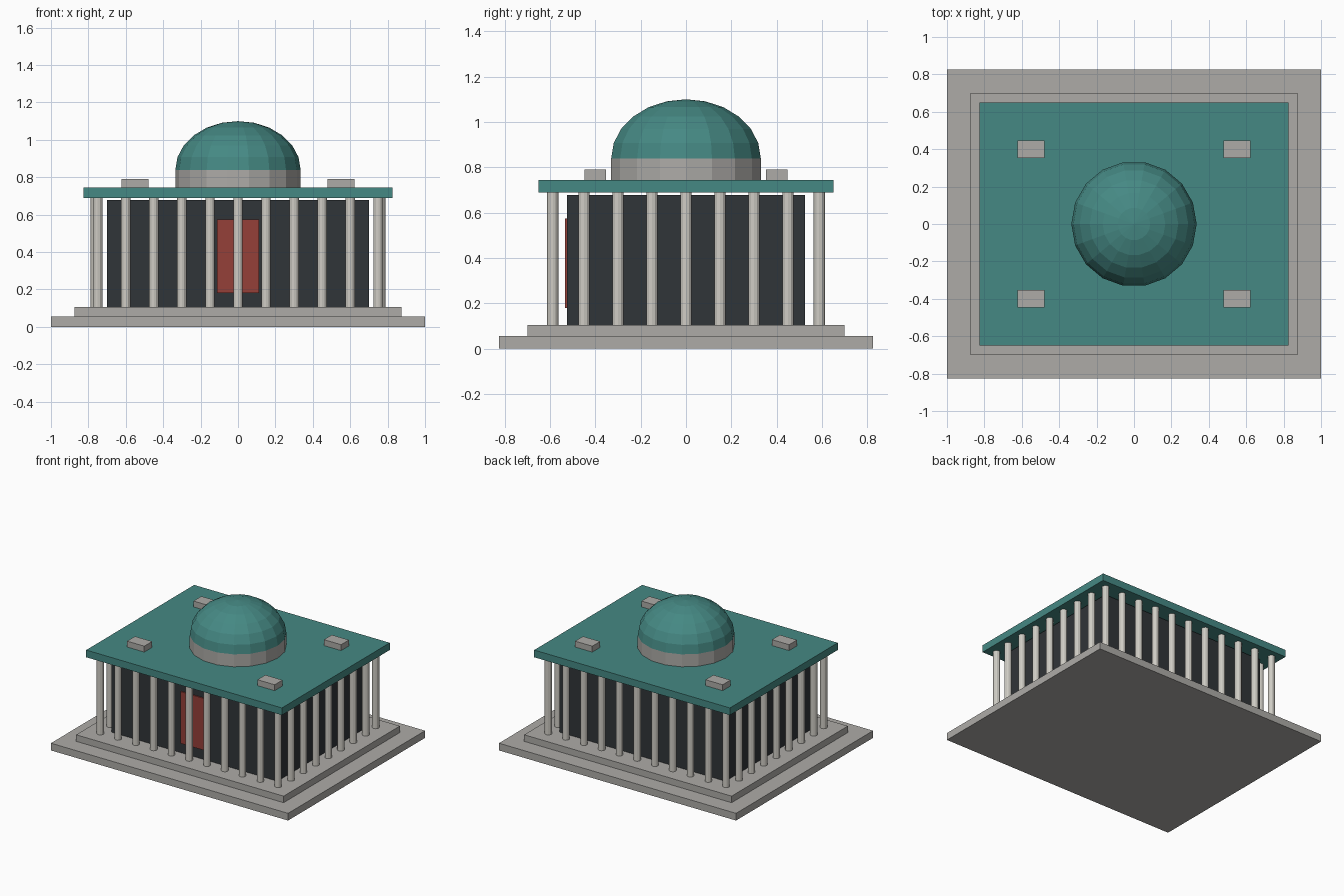
import bpy, math

if "Cube" in bpy.data.objects:
    bpy.data.objects.remove(bpy.data.objects["Cube"])


def material(name, rgb):
    m = bpy.data.materials.new(name)
    m.diffuse_color = (*rgb, 1)
    m.use_nodes = True
    m.node_tree.nodes["Principled BSDF"].inputs["Base Color"].default_value = m.diffuse_color
    return m


STONE = material("stone", (0.42, 0.41, 0.39))
MARBLE = material("pale_stone", (0.62, 0.60, 0.55))
TEAL = material("teal_copper", (0.06, 0.25, 0.23))
DARK = material("dark_wall", (0.03, 0.035, 0.04))
RED = material("red_door", (0.30, 0.05, 0.04))


def box(name, x, y, z0, z1, sx, sy, mat):
    bpy.ops.mesh.primitive_cube_add(size=1, location=(x, y, (z0 + z1) / 2))
    o = bpy.context.object
    o.name = name
    o.scale = (sx, sy, z1 - z0)
    bpy.ops.object.transform_apply(location=False, rotation=False, scale=True)
    o.data.materials.append(mat)
    return o


def lathe(name, profile, sides, mat):
    """Revolve (radius, z) points; a zero radius becomes a single pole."""
    verts, rings, faces = [], [], []
    for r, z in profile:
        n = sides if r > 0 else 1
        rings.append([len(verts) + i for i in range(n)])
        for i in range(n):
            a = 2 * math.pi * i / sides
            verts.append((r * math.cos(a), r * math.sin(a), z))
    for lo, hi in zip(rings, rings[1:]):
        for i in range(sides):
            j = (i + 1) % sides
            if len(hi) == 1:
                faces.append((lo[i], lo[j], hi[0]))
            else:
                faces.append((lo[i], lo[j], hi[j], hi[i]))
    me = bpy.data.meshes.new(name)
    me.from_pydata(verts, [], faces)
    me.materials.append(mat)
    o = bpy.data.objects.new(name, me)
    bpy.context.collection.objects.link(o)
    return o


def column(name, x, y):
    bpy.ops.mesh.primitive_cylinder_add(vertices=12, radius=0.025, depth=0.585,
                                        location=(x, y, 0.3975))
    o = bpy.context.object
    o.name = name
    o.data.materials.append(MARBLE)


# Stepped base, hall, door and roof slab
box("lower_step", 0, 0, 0, 0.055, 2.0, 1.65, STONE)
box("upper_step", 0, 0, 0.055, 0.105, 1.75, 1.40, STONE)
box("hall", 0, 0, 0.105, 0.677, 1.40, 1.05, DARK)
box("door", 0, -0.525, 0.18, 0.575, 0.225, 0.018, RED)
box("roof_slab", 0, 0, 0.69, 0.745, 1.65, 1.30, TEAL)

# Colonnade: 11 columns front and back, 7 between them on each side
for s, side in ((-1, "front"), (1, "back")):
    for i in range(-5, 6):
        column(f"{side}_column", i * 0.15, s * 0.5875)
for s, side in ((-1, "left"), (1, "right")):
    for i in range(-3, 4):
        column(f"{side}_column", s * 0.7625, i * 0.15)

# Roof blocks near the corners
for sx in (-1, 1):
    for sy in (-1, 1):
        box("roof_block", sx * 0.55, sy * 0.40, 0.745, 0.79, 0.145, 0.095, STONE)

# Drum and faceted dome
lathe("drum", [(0.335, 0.745), (0.335, 0.84), (0, 0.84)], 18, STONE)
RINGS = 6
dome = [(0.335 * math.cos(k * math.pi / 2 / RINGS),
         0.84 + 0.26 * math.sin(k * math.pi / 2 / RINGS)) for k in range(RINGS)]
lathe("dome", dome + [(0, 1.10)], 18, TEAL)
